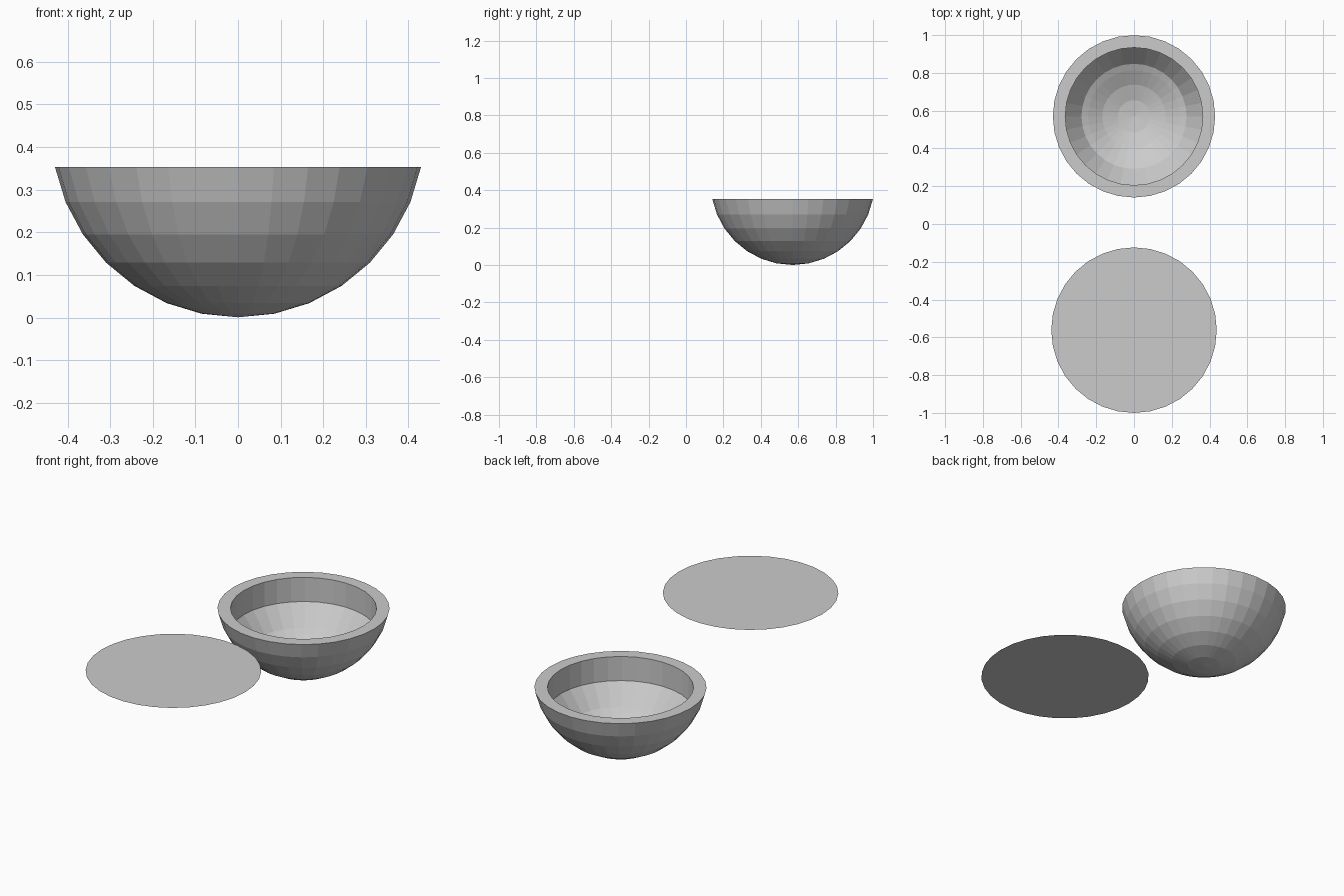
import bpy
import bmesh
from math import sin, cos, pi, radians

if "Cube" in bpy.data.objects:
    bpy.data.objects.remove(bpy.data.objects["Cube"])

SEGMENTS = 32
R = 0.438          # radius of the sphere the bowl is cut from
CENTRE_Z = 0.4385  # height of that sphere's centre
STEP = radians(11.25)
FLOOR = 0.025      # thickness of the bowl floor


def new_object(name, bm, location):
    bm.normal_update()
    mesh = bpy.data.meshes.new(name)
    bm.to_mesh(mesh)
    bm.free()
    obj = bpy.data.objects.new(name, mesh)
    obj.location = location
    bpy.context.collection.objects.link(obj)
    return obj


def lathe(name, profile, location):
    """Spin a (radius, z) profile around the vertical axis."""
    bm = bmesh.new()
    verts = [bm.verts.new((r, 0, z)) for r, z in profile]
    edges = [bm.edges.new(pair) for pair in zip(verts, verts[1:])]
    bmesh.ops.spin(bm, geom=verts + edges, cent=(0, 0, 0), axis=(0, 0, 1),
                   angle=2 * pi, steps=SEGMENTS)
    bmesh.ops.remove_doubles(bm, verts=bm.verts, dist=1e-4)
    bmesh.ops.recalc_face_normals(bm, faces=bm.faces)
    return new_object(name, bm, location)


def ring(i, lift=0.0):
    return (R * sin(i * STEP), CENTRE_Z - R * cos(i * STEP) + lift)


# Bowl: rounded outside, flat rim, upright inner wall, rounded floor
outside = [ring(i) for i in range(8)]
rim_z = outside[-1][1]
inner_rim = [(ring(5)[0], rim_z)]
inside = [ring(5, FLOOR), (0.278, 0.115)] + [ring(i, FLOOR) for i in range(3, -1, -1)]
lathe("bowl", outside + inner_rim + inside, (0, 0.57, 0))

# Flat round disc hovering in front of the bowl, level with the sphere's centre
bm = bmesh.new()
bmesh.ops.create_circle(bm, cap_ends=True, segments=SEGMENTS, radius=R)
for face in bm.faces:
    face.normal_update()
    if face.normal.z < 0:
        face.normal_flip()
new_object("flat_disc", bm, (0, -0.562, 0.4405))
